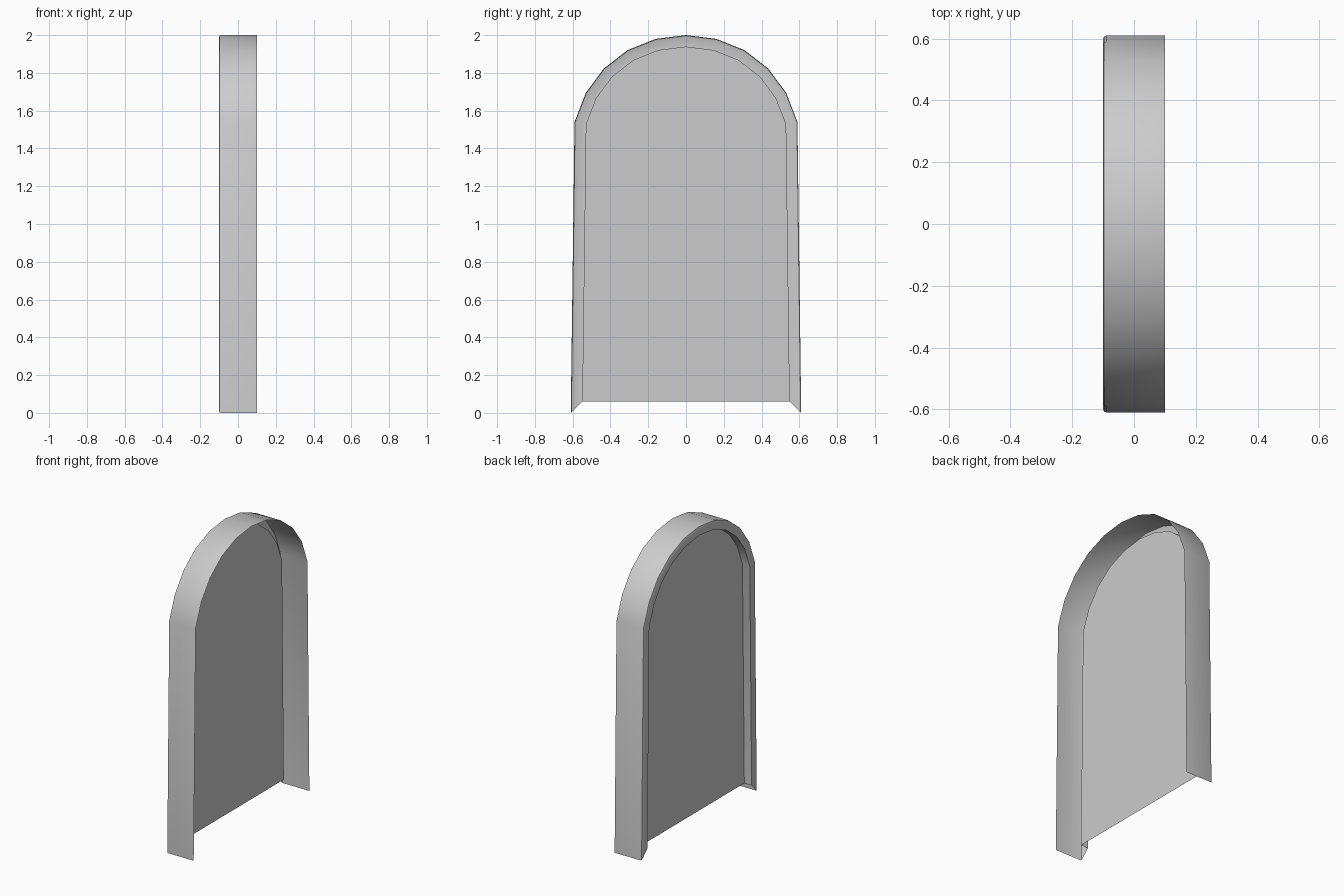
import bpy, bmesh, math
from mathutils import Vector

if "Cube" in bpy.data.objects:
    bpy.data.objects.remove(bpy.data.objects["Cube"])

# Arch outline (y, z): right half, bottom to apex, then mirrored
half = [(0.61, 0), (0.59, 1.54), (0.53, 1.695), (0.435, 1.823), (0.31, 1.92), (0.16, 1.98)]
outline = [Vector(p) for p in half + [(0, 2)] + [(-y, z) for y, z in reversed(half)]]


def inset(points, d):
    """Even mitred inset of a closed counter-clockwise polygon."""
    result = []
    for i, p in enumerate(points):
        a = (p - points[i - 1]).normalized()
        b = (points[(i + 1) % len(points)] - p).normalized()
        na, nb = Vector((-a.y, a.x)), Vector((-b.y, b.x))
        result.append(p + (na + nb) * (d / (1 + na.dot(nb))))
    return result


# Cross-section (x, inset): side wall, rounded corner, lip, step to recessed panel
section = [(0.1, 0), (-0.09, 0), (-0.097, 0.003), (-0.1, 0.01), (-0.1, 0.06), (-0.046, 0.06)]

bm = bmesh.new()
rings = [[bm.verts.new((x, p.x, p.y)) for p in inset(outline, d)] for x, d in section]

# Bands stay open along the bottom
for r0, r1 in zip(rings, rings[1:]):
    for i in range(len(outline) - 1):
        bm.faces.new((r0[i], r0[i + 1], r1[i + 1], r1[i]))

# Recessed flat panel
bm.faces.new(rings[-1])
bmesh.ops.recalc_face_normals(bm, faces=bm.faces)

mesh = bpy.data.meshes.new("arched_panel")
bm.to_mesh(mesh)
bm.free()
panel = bpy.data.objects.new("arched_panel", mesh)
bpy.context.collection.objects.link(panel)

# Smooth arch with crisp lip edges
bpy.context.view_layer.objects.active = panel
panel.select_set(True)
bpy.ops.object.shade_smooth_by_angle(angle=math.radians(40))
